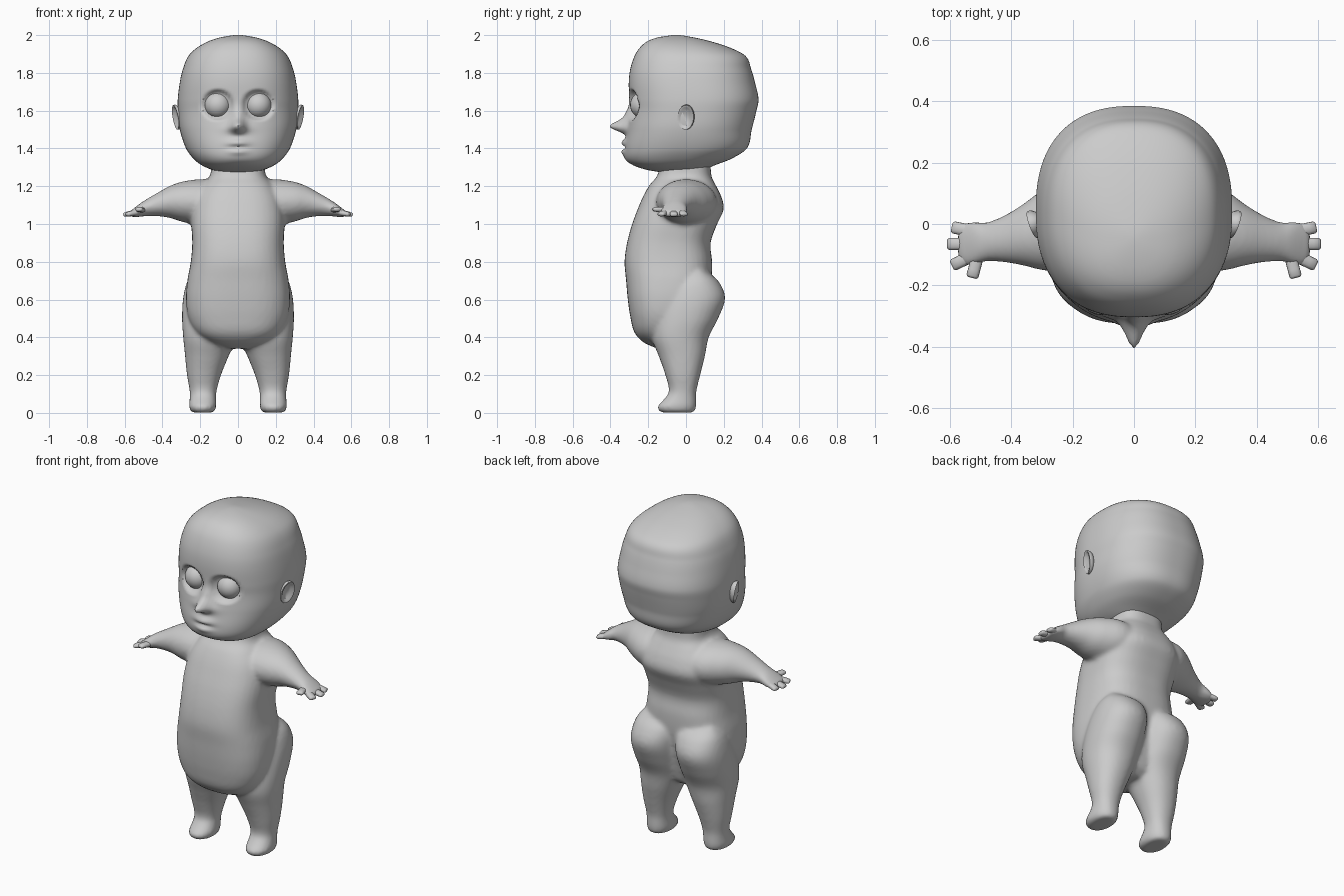
import bpy, bmesh, math
from mathutils import Matrix, Vector

if "Cube" in bpy.data.objects:
    bpy.data.objects.remove(bpy.data.objects["Cube"])

skin = bpy.data.materials.new("soft grey")
skin.diffuse_color = (0.6, 0.6, 0.6, 1)
skin.use_nodes = True
skin.node_tree.nodes["Principled BSDF"].inputs["Base Color"].default_value = skin.diffuse_color


def resample(rings, step):
    """Smoothly interpolate ring values along the first column."""
    out = []
    for i in range(len(rings) - 1):
        a, b = rings[i], rings[i + 1]
        p, q = rings[max(i - 1, 0)], rings[min(i + 2, len(rings) - 1)]
        h = b[0] - a[0]
        k = max(1, math.ceil(abs(h) / step))
        for j in range(k):
            t = j / k
            row = [a[0] + h * t]
            for c in range(1, len(a)):
                m0 = (b[c] - p[c]) / (b[0] - p[0]) * h
                m1 = (q[c] - a[c]) / (q[0] - a[0]) * h
                row.append((2*t**3 - 3*t**2 + 1) * a[c] + (t**3 - 2*t*t + t) * m0
                           + (3*t*t - 2*t**3) * b[c] + (t**3 - t*t) * m1)
            out.append(row)
    return out + [list(rings[-1])]


def loft(bm, rings, axis='z', n=2.0, cols=48, matrix=Matrix(), side=1):
    """Skin superellipse rings (position, centre a, centre b, radius a, radius b)."""
    loops = []
    for t, ca, cb, ra, rb in rings:
        loop = []
        for i in range(cols):
            th = 2 * math.pi * i / cols
            c, s = math.cos(th), math.sin(th)
            r = (abs(c)**n + abs(s)**n) ** (-1 / n)
            a, b = ca + ra * r * c, cb + rb * r * s
            p = matrix @ Vector((a, b, t) if axis == 'z' else (t, a, b))
            p.x *= side
            loop.append(bm.verts.new(p))
        loops.append(loop)
    for l0, l1 in zip(loops, loops[1:]):
        for i in range(cols):
            j = (i + 1) % cols
            bm.faces.new((l0[i], l0[j], l1[j], l1[i]))
    bm.faces.new(loops[0])
    bm.faces.new(loops[-1])


def finish(name, bm, angle=60):
    bmesh.ops.recalc_face_normals(bm, faces=bm.faces)
    me = bpy.data.meshes.new(name)
    bm.to_mesh(me)
    bm.free()
    me.materials.append(skin)
    ob = bpy.data.objects.new(name, me)
    bpy.context.collection.objects.link(ob)
    bpy.ops.object.select_all(action='DESELECT')
    ob.select_set(True)
    bpy.context.view_layer.objects.active = ob
    bpy.ops.object.shade_smooth_by_angle(angle=math.radians(angle))
    return ob


def span(z, w, front, back):
    """Ring centred on x = 0 from its half width and front and back depth."""
    return (z, 0, (front + back) / 2, w, (back - front) / 2)


# Body: torso, legs and arms fused into one skin
body = bmesh.new()
torso = [span(*r) for r in (
    (0.34, .06, -.15, .02), (0.37, .15, -.22, .06), (0.42, .22, -.27, .08),
    (0.50, .262, -.293, .10), (0.60, .275, -.308, .12), (0.70, .268, -.317, .135),
    (0.80, .25, -.325, .138), (0.90, .242, -.312, .13), (1.0, .247, -.285, .165),
    (1.08, .245, -.255, .20), (1.15, .225, -.225, .185), (1.21, .185, -.19, .155),
    (1.25, .15, -.155, .135), (1.33, .14, -.13, .13))]
loft(body, resample(torso, .02), n=2.7)

leg = [(.75, .13, .06, .10, .05), (.70, .137, .05, .13, .12), (.61, .147, .035, .143, .172),
       (.50, .15, .0, .146, .17), (.40, .15, -.03, .14, .15), (.30, .165, -.022, .115, .122),
       (.20, .18, -.017, .09, .092), (.11, .185, -.018, .07, .072), (.07, .186, -.032, .07, .086),
       (.03, .187, -.05, .072, .103), (.002, .187, -.045, .058, .088)]
arm = [(.06, .0, 1.11, .16, .12), (.2, .0, 1.115, .16, .122), (.3, -.02, 1.118, .13, .105),
       (.36, -.035, 1.117, .10, .085), (.42, -.048, 1.105, .077, .064),
       (.48, -.058, 1.088, .063, .046), (.52, -.062, 1.073, .072, .035),
       (.555, -.066, 1.058, .07, .022), (.575, -.066, 1.052, .05, .014)]
for side in (1, -1):
    loft(body, resample(leg, .02), n=2.2, side=side)
    loft(body, resample(arm, .02), 'x', side=side)
ob = finish("body", body)
mod = ob.modifiers.new("fuse", 'REMESH')
mod.mode = 'VOXEL'
mod.voxel_size = 0.012
mod.use_smooth_shade = True
mod = ob.modifiers.new("soften", 'SMOOTH')
mod.factor = 0.5
mod.iterations = 5

# Head with sculpted sockets, nose, lips and chin
head = bmesh.new()
skull = [span(*r) for r in (
    (1.272, .06, -.12, .03), (1.285, .13, -.20, .09), (1.31, .19, -.275, .15),
    (1.345, .235, -.313, .24), (1.40, .275, -.322, .322), (1.50, .308, -.308, .348),
    (1.60, .318, -.296, .373), (1.66, .319, -.30, .384), (1.75, .308, -.303, .365),
    (1.82, .292, -.295, .345), (1.89, .262, -.272, .315), (1.935, .215, -.243, .23),
    (1.97, .15, -.20, .12), (1.99, .085, -.14, .03), (2.0, .02, -.07, -.03))]
loft(head, resample(skull, .01), n=2.4, cols=128)


def bump(p, z, sx, sz):
    return math.exp(-(p.x / sx)**2 - ((p.z - z) / sz)**2)


for v in head.verts:
    p = v.co
    if p.y > -.1:
        continue
    d = math.hypot(abs(p.x) - .107, p.z - 1.63)
    f = min(max((.088 - d) / .026, 0), 1)
    dy = .03 * f * f * (3 - 2 * f)                   # eye sockets
    dy -= .075 * bump(p, 1.52, .034, .032)           # nose tip
    dy -= .025 * bump(p, 1.57, .03, .05)             # nose bridge
    dy -= .02 * bump(p, 1.505, .065, .025)           # nostrils
    dy -= .022 * bump(p, 1.43, .055, .022)           # upper lip
    dy -= .018 * bump(p, 1.383, .05, .018)           # lower lip
    dy += .012 * bump(p, 1.405, .045, .009)          # mouth line
    dy -= .01 * bump(p, 1.345, .07, .03)             # chin
    p.y += dy
finish("head", head)

# Paired eyes, ears and fingers
ear = [(0, 0, 0, .026, .045), (.03, 0, 0, .047, .068), (.04, 0, 0, .045, .066),
       (.038, 0, 0, .035, .055), (.026, 0, 0, .026, .045)]
# Tip x, tip y, root x, root y, root z, tip z
digits = [(.592, -.01, .535, -.022, 1.064, 1.05), (.607, -.065, .545, -.065, 1.06, 1.048),
          (.592, -.135, .535, -.108, 1.062, 1.05), (.527, -.175, .51, -.11, 1.075, 1.078)]
for side, label in ((1, "left"), (-1, "right")):
    bm = bmesh.new()
    bmesh.ops.create_uvsphere(bm, u_segments=24, v_segments=16, radius=.07,
                              matrix=Matrix.Translation((side * .107, -.226, 1.63)))
    finish(label + "_eye", bm)

    bm = bmesh.new()
    tilt = Matrix.Translation((.294, .01, 1.57)) @ Matrix.Rotation(-.33, 4, 'Z') \
        @ Matrix.Rotation(.15, 4, 'Y') @ Matrix.Rotation(-.15, 4, 'X')
    loft(bm, ear, 'x', cols=20, matrix=tilt, side=side)
    finish(label + "_ear", bm)

    bm = bmesh.new()
    for tx, ty, rx, ry, rz, tz in digits:
        root, tip = Vector((rx, ry, rz)), Vector((tx, ty, tz))
        d = tip - root
        m = Matrix.Translation(root) @ Matrix.Rotation(math.atan2(d.y, d.x), 4, 'Z') \
            @ Matrix.Rotation(-math.atan2(d.z, math.hypot(d.x, d.y)), 4, 'Y')
        n = d.length
        loft(bm, [(0, 0, 0, .02, .014), (n * .6, 0, 0, .02, .014), (n * .9, 0, 0, .02, .011),
                  (n, 0, 0, .015, .006)], 'x', n=2.6, cols=12, matrix=m, side=side)
    finish(label + "_fingers", bm)
